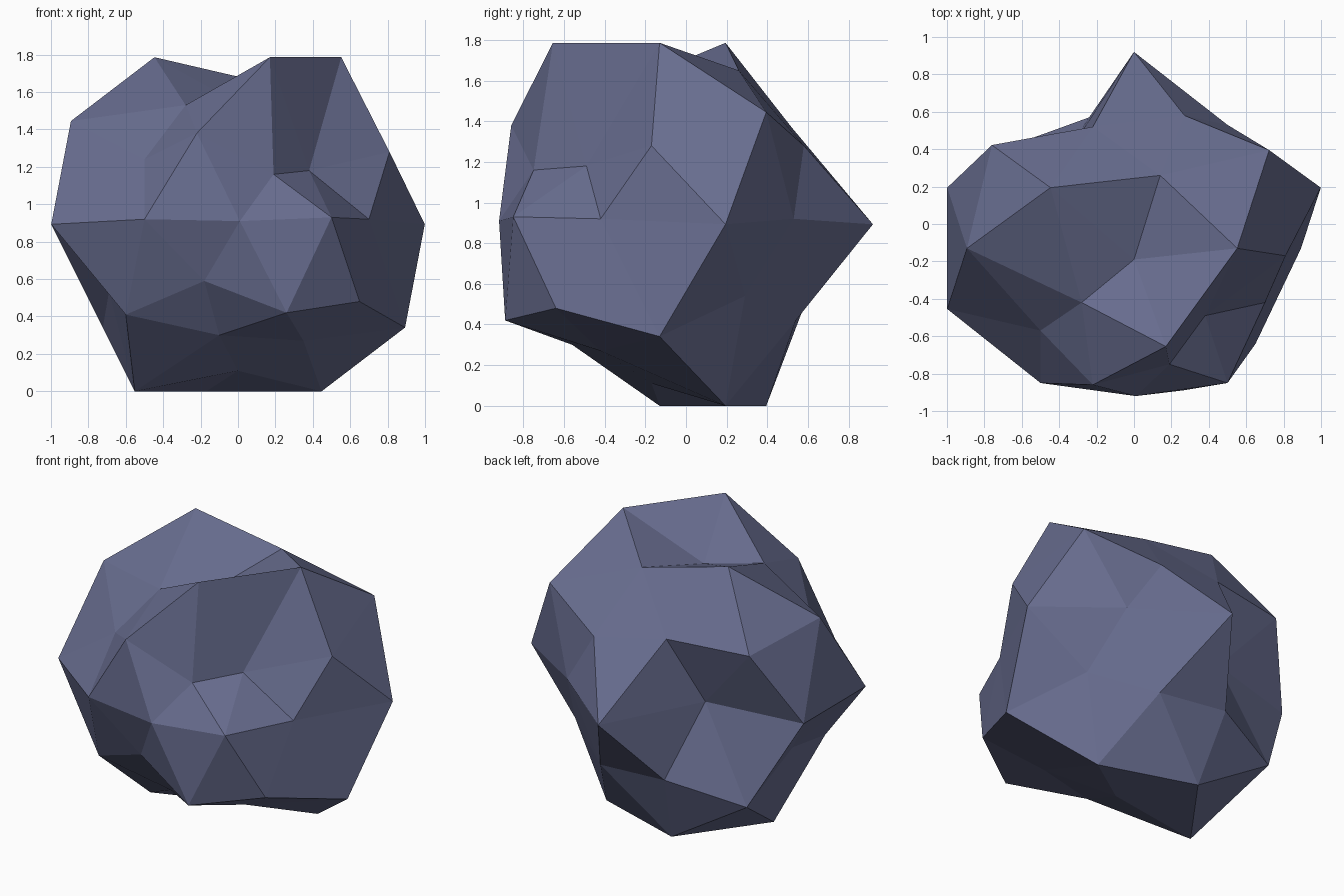
import bpy
import bmesh
from mathutils import Matrix, Vector

cube = bpy.data.objects.get("Cube")
if cube:
    bpy.data.objects.remove(cube, do_unlink=True)

RADIUS = 1.05
CENTRE = Vector((0, -0.13, 0.893))

# Dents: each point pulls in the vertex lying in its direction
TOP_DENTS = [(0, -.19, 1.54), (.14, .26, 1.65), (-.28, -.42, 1.53)]
UPPER_DENTS = [
    (.81, -.17, 1.28), (.38, -.49, 1.18), (.19, -.75, 1.16),
    (-.22, -.86, 1.38), (-.5, -.57, 1.24), (-.22, .52, 1.37), (.27, .58, 1.28),
]
MIDDLE_DENTS = [
    (.5, .53, .92), (-.38, .34, .93), (-.5, -.85, .92),
    (.01, -.92, .91), (.5, -.85, .93), (.7, -.42, .92),
]
LOWER_DENTS = [
    (.61, .29, .54), (.25, .54, .42), (-.24, .57, .46), (-.69, -.13, .53),
    (-.6, -.6, .41), (-.18, -.76, .59), (.26, -.89, .42), (.65, -.64, .48),
]
BOTTOM_DENTS = [(-.1, -.56, .3), (.35, -.42, .27), (0, -.17, .11)]


def make_material(name, colour):
    mat = bpy.data.materials.new(name)
    mat.use_nodes = True
    mat.diffuse_color = colour
    shader = next(n for n in mat.node_tree.nodes if n.type == "BSDF_PRINCIPLED")
    shader.inputs["Base Color"].default_value = colour
    shader.inputs["Roughness"].default_value = 0.9
    return mat


def press_in(bm, directions, point):
    """Move the vertex that best matches the point's direction onto it."""
    target = Vector(point)
    aim = (target - CENTRE).normalized()
    vert = max(bm.verts, key=lambda v: directions[v.index].dot(aim))
    vert.co = target


# Boulder: faceted ball with chipped-in vertices
bm = bmesh.new()
bmesh.ops.create_icosphere(bm, subdivisions=2, radius=RADIUS,
                           matrix=Matrix.Translation(CENTRE))
bm.verts.index_update()
directions = [(v.co - CENTRE).normalized() for v in bm.verts]
for group in (TOP_DENTS, UPPER_DENTS, MIDDLE_DENTS, LOWER_DENTS, BOTTOM_DENTS):
    for point in group:
        press_in(bm, directions, point)
bmesh.ops.recalc_face_normals(bm, faces=bm.faces)

mesh = bpy.data.meshes.new("boulder")
bm.to_mesh(mesh)
bm.free()
mesh.materials.append(make_material("slate blue stone", (0.14, 0.155, 0.28, 1)))
boulder = bpy.data.objects.new("boulder", mesh)
bpy.context.collection.objects.link(boulder)
